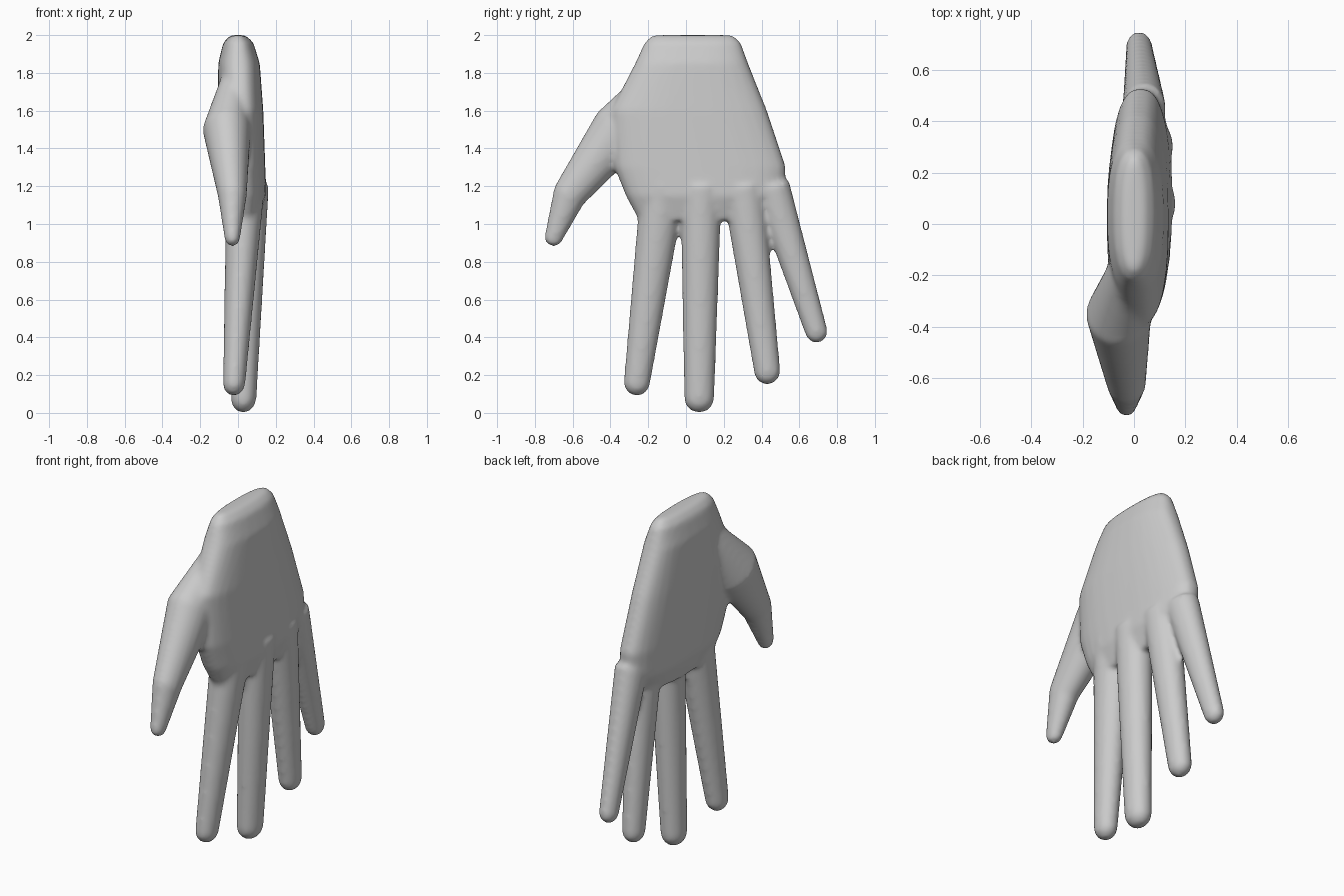
import bpy
import bmesh
from math import sin, cos, pi, copysign
from mathutils import Vector

default_cube = bpy.data.objects.get("Cube")
if default_cube:
    bpy.data.objects.remove(default_cube, do_unlink=True)

SIDES = 28
DOME_STEPS = 6
FLATNESS = 0.85
THICKNESS_AXIS = Vector((1, 0, 0))
WIDTH_AXIS = Vector((0, 1, 0))
bm = bmesh.new()


def soften_corner(value, exponent):
    return copysign(abs(value) ** exponent, value)


def make_ring(centre, across, half_width, half_thickness, exponent=1):
    """Oval cross-section; an exponent below one makes it boxier."""
    points = []
    for i in range(SIDES):
        turn = 2 * pi * i / SIDES
        sideways = across * half_width * soften_corner(cos(turn), exponent)
        outward = THICKNESS_AXIS * half_thickness * soften_corner(sin(turn), exponent)
        points.append(centre + sideways + outward)
    return points


def loft(rings):
    """Join the cross-sections into one closed solid."""
    loops = [[bm.verts.new(point) for point in ring] for ring in rings]
    for lower, upper in zip(loops, loops[1:]):
        for i in range(SIDES):
            j = (i + 1) % SIDES
            bm.faces.new((lower[i], lower[j], upper[j], upper[i]))
    bm.faces.new(list(reversed(loops[0])))
    bm.faces.new(loops[-1])


def add_digit(*joints):
    """Tapered tube through (x, y, z, half width) joints, with a domed tip."""
    centres = [Vector(joint[:-1]) for joint in joints]
    last = len(joints) - 1
    rings = []
    for i, joint in enumerate(joints):
        along = (centres[min(i + 1, last)] - centres[max(i - 1, 0)]).normalized()
        across = along.cross(THICKNESS_AXIS).normalized()
        rings.append(make_ring(centres[i], across, joint[-1], joint[-1] * FLATNESS))
    tip_radius = joints[last][-1]
    for step in range(1, DOME_STEPS):
        angle = step / DOME_STEPS * pi / 2
        radius = tip_radius * cos(angle)
        centre = centres[last] + along * tip_radius * sin(angle)
        rings.append(make_ring(centre, across, radius, radius * FLATNESS))
    loft(rings)


def add_palm(sections):
    """Boxy oval sections (height, front edge, back edge, half thickness)."""
    rings = []
    for height, front, back, half_thickness in sections:
        # The hand arches gently sideways from the wrist to the knuckles
        arch = (2 - height) * 0.035
        centre = Vector((arch, (front + back) / 2, height))
        half_width = (back - front) / 2
        rings.append(make_ring(centre, WIDTH_AXIS, half_width, half_thickness, 0.8))
    loft(rings)


# Palm, from the wrist down to the webs between the fingers
add_palm([
    (2, -0.18, 0.25, 0.04),
    (1.96, -0.22, 0.29, 0.08),
    (1.85, -0.27, 0.33, 0.11),
    (1.6, -0.4, 0.43, 0.12),
    (1.3, -0.38, 0.53, 0.12),
    (1.15, -0.32, 0.52, 0.12),
    (1.02, -0.25, 0.36, 0.08),
])

# Index, middle, ring and little fingers, each from knuckle to tip
add_digit((0.04, -0.12, 1.2, 0.12), (-0.02, -0.26, 0.16, 0.07))
add_digit((0.07, 0.08, 1.2, 0.11), (0.03, 0.07, 0.08, 0.08))
add_digit((0.06, 0.3, 1.2, 0.11), (0.04, 0.43, 0.22, 0.07))
add_digit((0.04, 0.45, 1.2, 0.1), (0.02, 0.69, 0.43, 0.06))

# Thumb, swelling into the fleshy mound at its base
add_digit((-0.02, -0.17, 1.75, 0.09), (-0.06, -0.35, 1.5, 0.15),
          (-0.03, -0.62, 1.15, 0.09), (-0.03, -0.7, 0.93, 0.05))

bmesh.ops.recalc_face_normals(bm, faces=bm.faces)
mesh = bpy.data.meshes.new("hand")
bm.to_mesh(mesh)
bm.free()
hand = bpy.data.objects.new("hand", mesh)
bpy.context.collection.objects.link(hand)

# One plain skin colour
grey = bpy.data.materials.new("plain grey")
grey.use_nodes = True
colour = (0.6, 0.6, 0.6, 1)
grey.diffuse_color = colour
grey.node_tree.nodes["Principled BSDF"].inputs["Base Color"].default_value = colour
mesh.materials.append(grey)

# Fuse the parts into one soft skin
fuse = hand.modifiers.new("fuse", 'REMESH')
fuse.mode = 'VOXEL'
fuse.voxel_size = 0.014
soften = hand.modifiers.new("soften", 'SMOOTH')
soften.iterations = 9

bpy.context.view_layer.objects.active = hand
hand.select_set(True)
for modifier_name in ("fuse", "soften"):
    bpy.ops.object.modifier_apply(modifier=modifier_name)
bpy.ops.object.shade_smooth()
